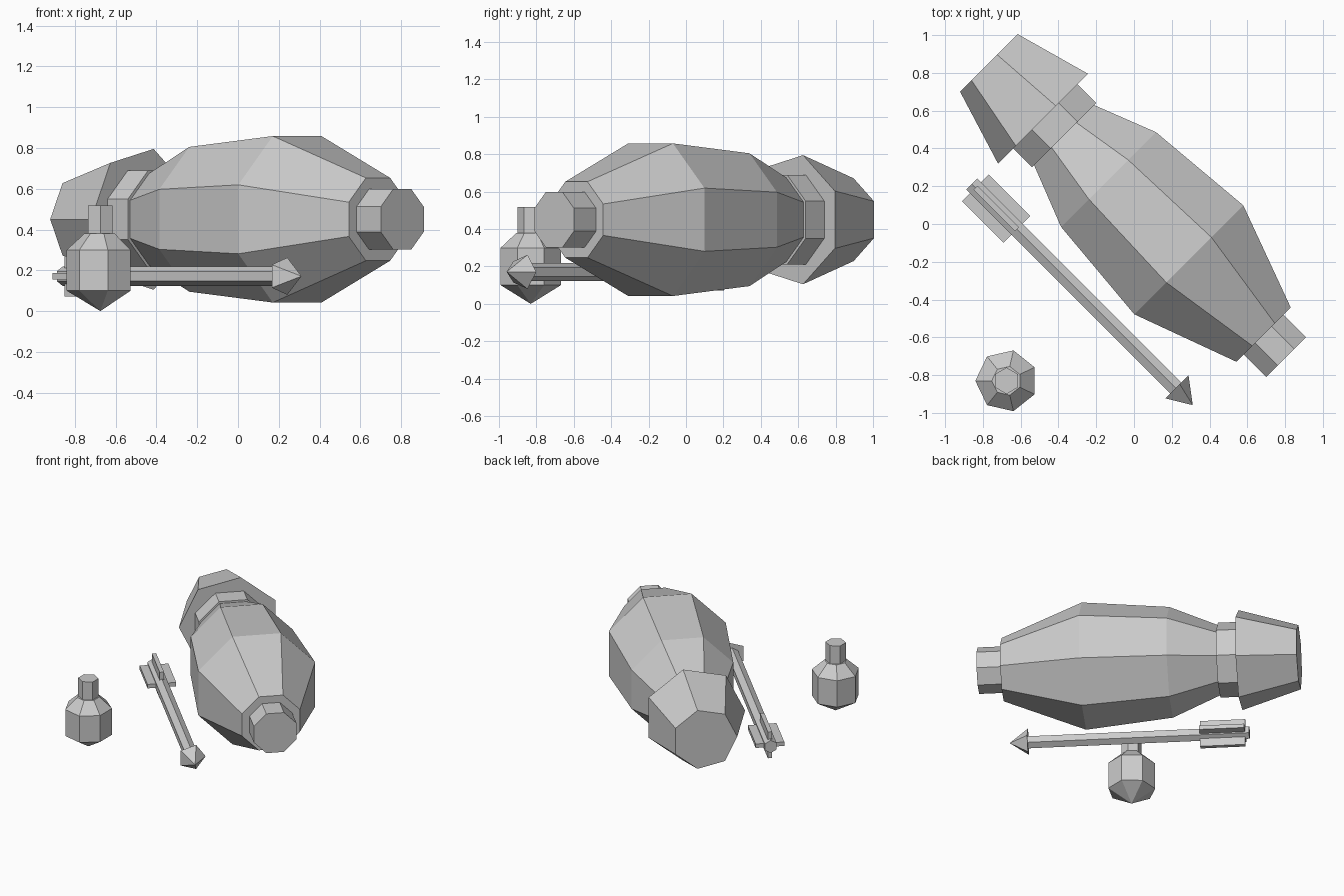
import bpy, bmesh, math
from mathutils import Matrix, Vector

if "Cube" in bpy.data.objects:
    bpy.data.objects.remove(bpy.data.objects["Cube"])

grey = bpy.data.materials.new("plain grey")
grey.diffuse_color = (0.6, 0.6, 0.6, 1.0)
grey.use_nodes = True
grey.node_tree.nodes["Principled BSDF"].inputs["Base Color"].default_value = grey.diffuse_color

# diagonal frame: local x = across, local y = up, local z = along the length
S = math.sqrt(0.5)


def diagonal(across, height):
    m = Matrix(((S, 0, S), (S, 0, -S), (0, 1, 0))).to_4x4()
    m.translation = Vector((across * S, across * S, height))
    return m


def finish(name, bm, matrix):
    bmesh.ops.recalc_face_normals(bm, faces=bm.faces)
    mesh = bpy.data.meshes.new(name)
    bm.to_mesh(mesh)
    bm.free()
    mesh.materials.append(grey)
    if matrix.determinant() < 0:
        mesh.flip_normals()
    mesh.transform(matrix)
    obj = bpy.data.objects.new(name, mesh)
    bpy.context.collection.objects.link(obj)


def lathe(name, sides, start, rings, matrix):
    """Stack polygon rings (position, radius) along local z; radius 0 is a tip."""
    bm = bmesh.new()
    loops = []
    for z, r in rings:
        if r == 0:
            loops.append([bm.verts.new((0, 0, z))] * sides)
        else:
            angles = [math.radians(start) + math.tau * i / sides for i in range(sides)]
            loops.append([bm.verts.new((r * math.cos(a), r * math.sin(a), z)) for a in angles])
    for low, high in zip(loops, loops[1:]):
        for i in range(sides):
            j = (i + 1) % sides
            corners = dict.fromkeys((low[i], low[j], high[j], high[i]))
            bm.faces.new(list(corners))
    for loop, (z, r) in ((loops[0], rings[0]), (loops[-1], rings[-1])):
        if r:
            bm.faces.new(loop)
    finish(name, bm, matrix)


def box(name, size, centre, matrix):
    bm = bmesh.new()
    bmesh.ops.create_cube(bm, size=1)
    bmesh.ops.scale(bm, vec=size, verts=bm.verts)
    bmesh.ops.translate(bm, vec=centre, verts=bm.verts)
    finish(name, bm, matrix)


# keg: octagonal parts with a flat on top, radii given from flat to centre
keg = diagonal(0.071, 0.45)
OCT = 1 / math.cos(math.pi / 8)
for name, rings in {
    "keg_body": [(-0.594, 0.225), (-0.262, 0.355), (0.339, 0.408), (0.90, 0.203)],
    "keg_nozzle": [(0.90, 0.149), (1.068, 0.149)],
    "keg_collar": [(-0.735, 0.24), (-0.594, 0.24)],
}.items():
    lathe(name, 8, 22.5, [(z, r * OCT) for z, r in rings], keg)
# seven-sided flared tail
lathe("keg_tail", 7, 180, [(-1.146, 0.227), (-0.735, 0.354)], keg)

# arrow: shaft, pointed head and crossed fletching
arrow = diagonal(-0.458, 0.171)
lathe("arrow_shaft", 6, 90, [(-0.757, 0.048), (0.77, 0.048)], arrow)
lathe("arrow_head", 5, 0, [(0.77, 0.096), (0.898, 0)], arrow)
box("fletching_flat", (0.2, 0.03, 0.311), (0, 0, -0.573), arrow)
box("fletching_upright", (0.03, 0.2, 0.311), (0, 0, -0.573), arrow)

# flask: seven-sided body with pointed base, hexagonal neck
flask = Matrix.Translation((-0.675, -0.83, 0))
lathe("flask_body", 7, 180, [(0, 0), (0.10, 0.165), (0.30, 0.165), (0.38, 0.078)], flask)
lathe("flask_neck", 6, 90, [(0.38, 0.07), (0.517, 0.07)], flask)
